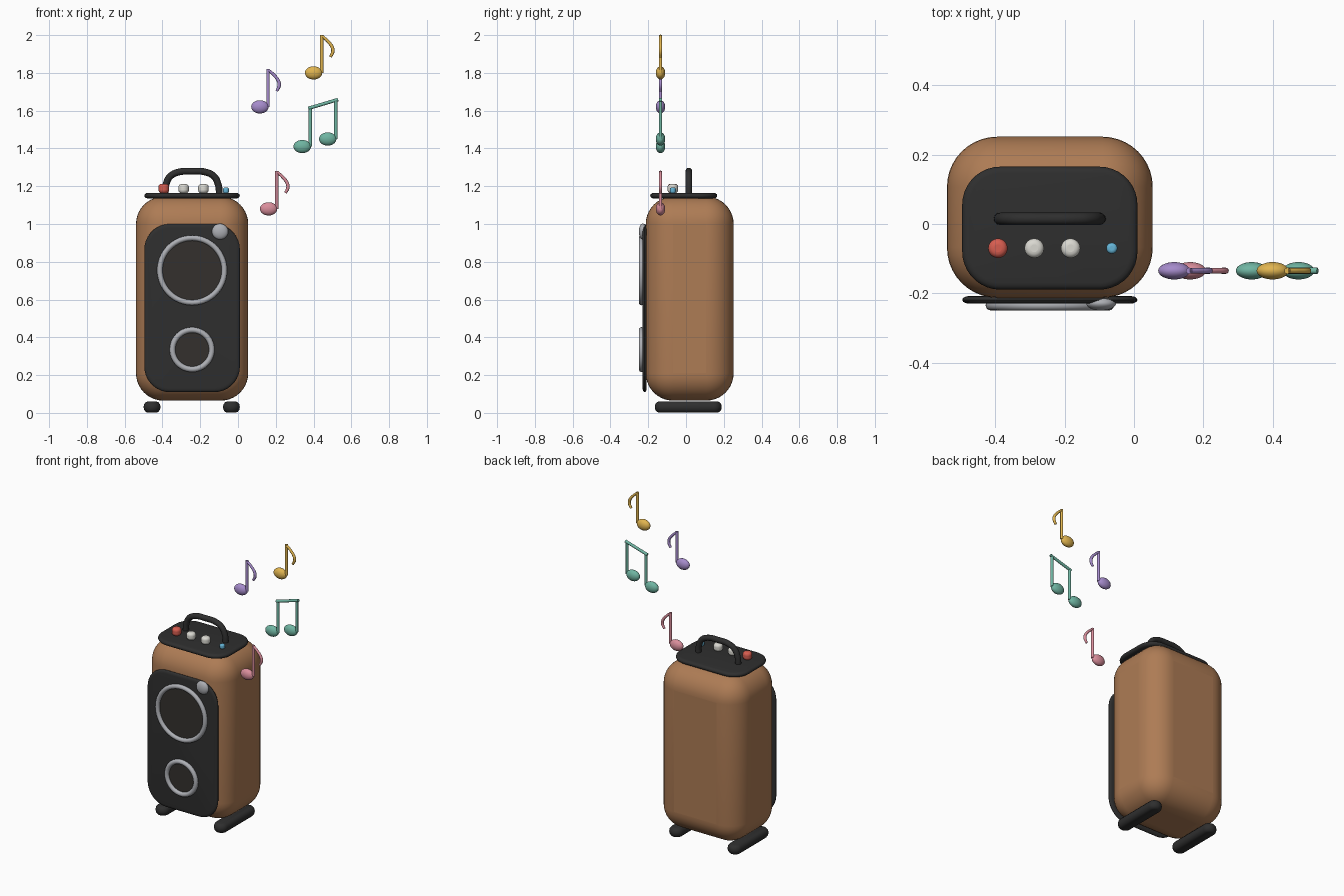
import bpy, bmesh, math
from mathutils import Vector

if "Cube" in bpy.data.objects:
    bpy.data.objects.remove(bpy.data.objects["Cube"])

CX = -0.243      # speaker centre line
NY = -0.135      # plane of the floating notes

COLOURS = {
    "wood": (0.42, 0.20, 0.09), "black": (0.028, 0.028, 0.028),
    "cone": (0.033, 0.03, 0.027), "silver": (0.42, 0.43, 0.46),
    "red": (0.68, 0.11, 0.08), "cream": (0.70, 0.69, 0.64), "blue": (0.13, 0.46, 0.68),
    "pink": (0.70, 0.27, 0.33), "purple": (0.38, 0.26, 0.60),
    "yellow": (0.75, 0.46, 0.08), "teal": (0.16, 0.46, 0.36),
}
MATS = {}
for key, rgb in COLOURS.items():
    MATS[key] = bpy.data.materials.new(key)
    MATS[key].diffuse_color = (*rgb, 1)


def finish(name, mat, angle=50):
    ob = bpy.context.object
    ob.name = name
    ob.data.materials.append(MATS[mat])
    if ob.type == 'MESH':
        bpy.ops.object.shade_smooth_by_angle(angle=math.radians(angle))
    return ob


def rounded_box(name, mat, lo, hi, radius, segments):
    lo, hi = Vector(lo), Vector(hi)
    bpy.ops.mesh.primitive_cube_add(size=1, location=(lo + hi) / 2)
    ob = bpy.context.object
    ob.scale = hi - lo
    bpy.ops.object.transform_apply(location=False, rotation=False, scale=True)
    mod = ob.modifiers.new("round", 'BEVEL')
    mod.width, mod.segments = radius, segments
    return finish(name, mat)


def slab(name, mat, centre, w, h, t, radius, edge, rotation=(0, 0, 0), steps=6):
    """Rounded rectangle plate with a softly rounded rim of depth `edge`."""
    bm = bmesh.new()
    rings = []
    for k in range(steps + 1):
        a = math.pi * (k / steps - 0.5)
        inset, z = edge * (1 - math.cos(a)), t / 2 * math.sin(a)
        r = radius - inset
        ring = []
        for q, (sx, sy) in enumerate([(1, 1), (-1, 1), (-1, -1), (1, -1)]):
            for i in range(10):
                b = math.pi / 2 * (q + i / 9)
                ring.append(bm.verts.new((sx * (w / 2 - radius) + r * math.cos(b),
                                          sy * (h / 2 - radius) + r * math.sin(b), z)))
        rings.append(ring)
    n = len(rings[0])
    for a, b in zip(rings, rings[1:]):
        for i in range(n):
            bm.faces.new((a[i], a[(i + 1) % n], b[(i + 1) % n], b[i]))
    bm.faces.new(rings[0][::-1])
    bm.faces.new(rings[-1])
    me = bpy.data.meshes.new(name)
    bm.to_mesh(me)
    bm.free()
    ob = bpy.data.objects.new(name, me)
    bpy.context.collection.objects.link(ob)
    ob.location, ob.rotation_euler = centre, rotation
    bpy.ops.object.select_all(action='DESELECT')
    ob.select_set(True)
    bpy.context.view_layer.objects.active = ob
    return finish(name, mat)


def ellipsoid(name, mat, centre, radii):
    bpy.ops.mesh.primitive_uv_sphere_add(segments=32, ring_count=16, radius=1, location=centre)
    bpy.context.object.scale = radii
    return finish(name, mat)


def tube(name, mat, pts, radius, y, smooth=True, radii=None):
    """Round tube through (x, z) points at depth y."""
    cu = bpy.data.curves.new(name, 'CURVE')
    cu.dimensions, cu.bevel_depth, cu.bevel_resolution = '3D', radius, 4
    cu.resolution_u, cu.use_fill_caps = 8, True
    sp = cu.splines.new('BEZIER')
    sp.bezier_points.add(len(pts) - 1)
    for i, (p, (x, z)) in enumerate(zip(sp.bezier_points, pts)):
        p.co = (x, y, z)
        p.handle_left_type = p.handle_right_type = 'AUTO' if smooth else 'VECTOR'
        p.radius = radii[i] if radii else 1
    ob = bpy.data.objects.new(name, cu)
    bpy.context.collection.objects.link(ob)
    cu.materials.append(MATS[mat])
    return ob


# Cabinet and feet
rounded_box("cabinet", "wood", (-0.54, -0.213, 0.065), (0.054, 0.252, 1.145), 0.145, 10)
for side, x in (("left", -0.455), ("right", -0.035)):
    slab(side + "_foot", "black", (x, 0.012, 0.031), 0.09, 0.355, 0.06, 0.0449, 0.024)

# Front baffle with two drivers and a small dome
slab("front_panel", "black", (CX, -0.219, 0.555), 0.506, 0.89, 0.022, 0.135, 0.02,
     (math.pi / 2, 0, 0))
for name, z, major, minor in (("woofer", 0.755, 0.171, 0.0145), ("lower_driver", 0.335, 0.104, 0.015)):
    bpy.ops.mesh.primitive_torus_add(location=(CX, -0.235, z), rotation=(math.pi / 2, 0, 0),
                                     major_radius=major, minor_radius=minor,
                                     major_segments=64, minor_segments=16)
    finish(name + "_ring", "silver")
    bpy.ops.mesh.primitive_cylinder_add(vertices=48, radius=major, depth=0.01,
                                        location=(CX, -0.228, z), rotation=(math.pi / 2, 0, 0))
    finish(name + "_cone", "cone")
ellipsoid("front_dome", "silver", (-0.095, -0.229, 0.96), (0.043, 0.021, 0.042))

# Top control plate, knobs and carrying handle
slab("top_plate", "black", (CX, -0.012, 1.15), 0.506, 0.355, 0.03, 0.11, 0.02)
for name, mat, x, r, h in (("red_knob", "red", -0.393, 0.028, 0.05),
                           ("left_knob", "cream", -0.288, 0.028, 0.048),
                           ("right_knob", "cream", -0.183, 0.028, 0.048),
                           ("blue_button", "blue", -0.064, 0.016, 0.03)):
    bpy.ops.mesh.primitive_cylinder_add(vertices=32, radius=r, depth=h,
                                        location=(x, -0.07, 1.163 + h / 2))
    mod = bpy.context.object.modifiers.new("round", 'BEVEL')
    mod.width, mod.segments = r * 0.6, 5
    finish(name, mat)
half = [(0.145, 1.15), (0.138, 1.21), (0.115, 1.253), (0.07, 1.275)]
arch = [(CX - x, z) for x, z in half] + [(CX, 1.279)] + [(CX + x, z) for x, z in half[::-1]]
tube("carry_handle", "black", arch, 0.018, 0.015)


# Floating music notes
def note_head_and_stem(name, mat, x, z):
    ellipsoid(name + "_head", mat, (x, NY, z), (0.046, 0.025, 0.035))
    tube(name + "_stem", mat, [(x + 0.043, z), (x + 0.043, z + 0.2)], 0.009, NY, False)


FLAG = [(0.043, 0.197), (0.075, 0.168), (0.099, 0.135), (0.102, 0.112), (0.089, 0.084)]
for mat, x, z in (("pink", 0.162, 1.08), ("purple", 0.116, 1.62), ("yellow", 0.400, 1.80)):
    note_head_and_stem(mat + "_note", mat, x, z)
    tube(mat + "_note_flag", mat, [(x + a, z + b) for a, b in FLAG], 0.009, NY,
         radii=[0.8, 0.9, 1, 1, 0.8])

# Beamed pair
note_head_and_stem("teal_note_left", "teal", 0.340, 1.41)
note_head_and_stem("teal_note_right", "teal", 0.475, 1.45)
tube("teal_note_beam", "teal", [(0.372, 1.612), (0.53, 1.659)], 0.009, NY, False)

for m in bpy.data.materials:
    if m.users and not m.is_grease_pencil:
        m.use_nodes = True
        m.node_tree.nodes["Principled BSDF"].inputs["Base Color"].default_value = m.diffuse_color
